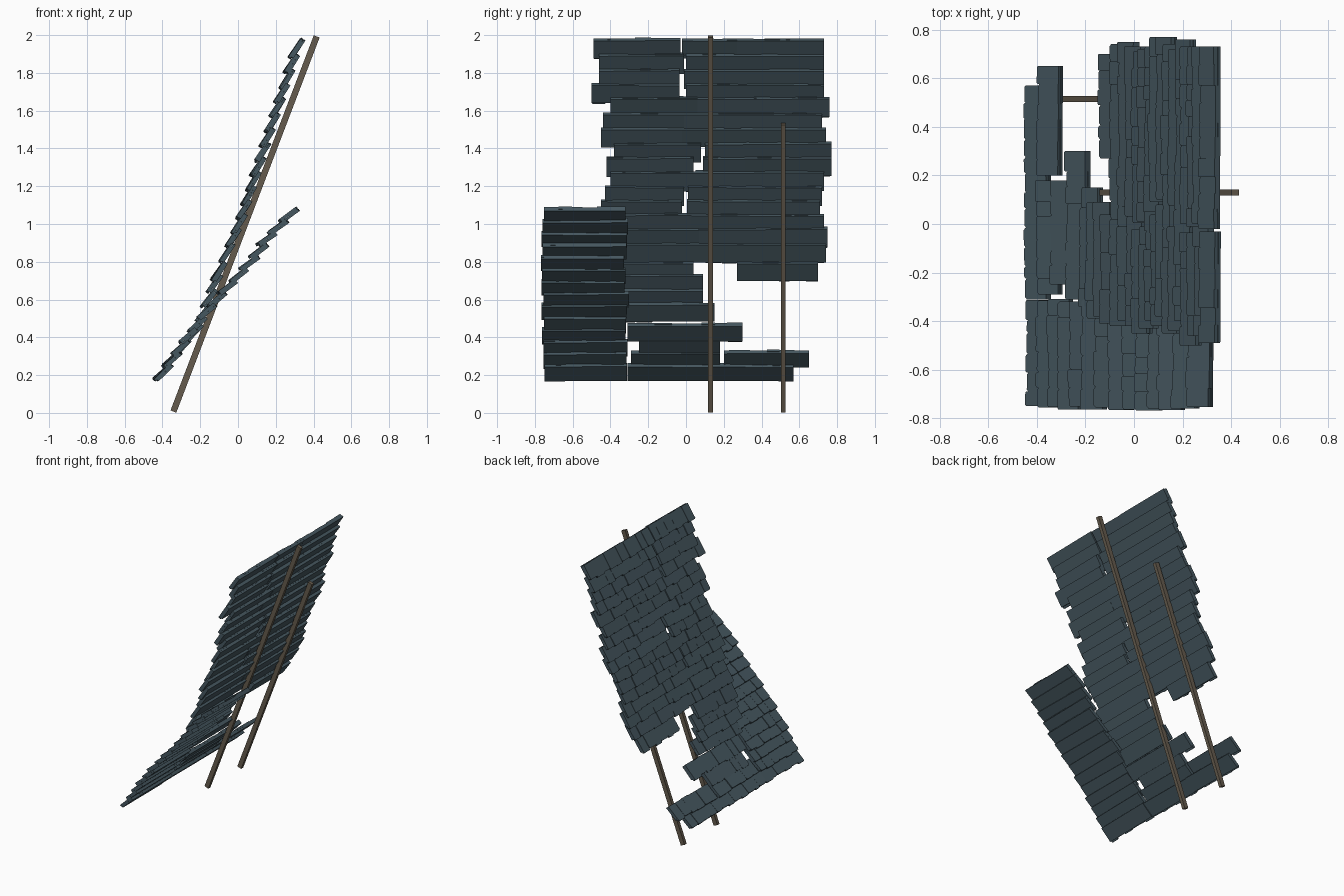
import bpy, bmesh, math, random
from mathutils import Vector

if "Cube" in bpy.data.objects:
    bpy.data.objects.remove(bpy.data.objects["Cube"])

random.seed(4)


def material(name, rgb):
    m = bpy.data.materials.new(name)
    m.diffuse_color = (*rgb, 1)
    m.use_nodes = True
    m.node_tree.nodes["Principled BSDF"].inputs["Base Color"].default_value = m.diffuse_color
    return m


SLATE = material("slate", (0.06, 0.095, 0.115))
WOOD = material("old_wood", (0.13, 0.105, 0.075))


def interp(table, z):
    for (z0, *a), (z1, *b) in zip(table, table[1:]):
        if z <= z1:
            t = max(0, (z - z0) / (z1 - z0))
            return [p + (q - p) * t for p, q in zip(a, b)]
    return table[-1][1:]


def prism(bm, outline, lift):
    """Extrude a planar outline along the vector lift."""
    low = [bm.verts.new(p) for p in outline]
    high = [bm.verts.new(p + lift) for p in outline]
    bm.faces.new(low[::-1])
    bm.faces.new(high)
    n = len(low)
    for i in range(n):
        j = (i + 1) % n
        bm.faces.new((low[i], low[j], high[j], high[i]))


def finish(bm, name, mat):
    bmesh.ops.recalc_face_normals(bm, faces=bm.faces)
    me = bpy.data.meshes.new(name)
    bm.to_mesh(me)
    bm.free()
    ob = bpy.data.objects.new(name, me)
    bpy.context.collection.objects.link(ob)
    me.materials.append(mat)
    return ob


def strip(bm, x, z, tilt, y0, y1):
    """One course piece: a flat backing with a row of uneven shingles on it."""
    a = math.radians(tilt + random.uniform(-2, 2))
    down = Vector((-math.cos(a), 0, -math.sin(a)))
    out = Vector((-math.sin(a), 0, math.cos(a)))
    top = Vector((x, 0, z - 0.012))
    skew = random.uniform(-0.012, 0.012)

    def at(y, s):
        return top + down * (s + skew * (y - y0)) + Vector((0, y, 0))

    prism(bm, [at(y0, 0), at(y1, 0), at(y1, 0.11), at(y0, 0.11)], out * 0.012)
    n = max(2, round((y1 - y0) / 0.077))
    cuts = [y0 + (y1 - y0) * i / n for i in range(n + 1)]
    cuts = [c + random.uniform(-0.012, 0.012) if 0 < i < n else c
            for i, c in enumerate(cuts)]
    for a0, a1 in zip(cuts, cuts[1:]):
        s0 = random.uniform(-0.002, 0.004)
        s1 = random.uniform(0.112, 0.125)
        c = random.uniform(0.004, 0.010)
        pts = [at(a0, s0), at(a1, s0), at(a1, s1 - c), at(a1 - c, s1),
               at(a0 + c, s1), at(a0, s1 - c)]
        base = out * 0.0121
        prism(bm, [p + base for p in pts], out * random.uniform(0.011, 0.019))


# Main slope: z of top edge -> x of top edge, tilt
MAIN = [(0.25, -0.345, 42), (0.34, -0.285, 43), (0.47, -0.18, 48),
        (0.58, -0.13, 52), (0.80, -0.055, 56), (1.05, 0.05, 57), (1.98, 0.355, 57)]
# Sagging slope at the front end
SAG = [(0.25, -0.345, 42), (0.38, -0.255, 42), (0.47, -0.19, 42), (0.60, -0.09, 39),
       (0.71, 0.01, 37), (0.83, 0.12, 36), (0.96, 0.215, 36), (1.075, 0.325, 35)]

MAIN_ROWS = [
    (1.98, (-.49, -.03), (-.02, .27), (.27, .73)),
    (1.90, (-.46, -.01), (0, .73)),
    (1.82, (-.46, -.035), (-.01, .73)),
    (1.745, (-.50, -.035), (0, .73)),
    (1.67, (-.40, .06), (.06, .76)),
    (1.59, (-.44, -.01), (-.01, .72)),
    (1.51, (-.45, -.02), (-.02, .74)),
    (1.43, (-.38, .08), (.10, .77)),
    (1.355, (-.42, .04), (.09, .31), (.31, .77)),
    (1.28, (-.40, .05), (.05, .73)),
    (1.205, (-.43, -.01), (.01, .72)),
    (1.13, (-.45, -.02), (.005, .71)),
    (1.055, (-.42, .03), (.03, .73)),
    (0.98, (-.40, .07), (.07, .75)),
    (0.90, (-.42, .02), (.02, .74)),
    (0.80, (-.41, .04), (.27, .70)),
    (0.735, (-.38, .09)),
    (0.655, (-.39, .09)),
    (0.58, (-.34, .15)),
    (0.47, (-.31, .30)),
    (0.39, (-.25, .18)),
    (0.325, (-.29, .18), (.20, .65)),
    (0.255, (-.31, .13), (.13, .57)),
]
bm = bmesh.new()
for z, *pieces in MAIN_ROWS:
    x, tilt = interp(MAIN, z)
    for y0, y1 in pieces:
        strip(bm, x, z, tilt, y0, y1)
finish(bm, "main_roof_shingles", SLATE)

bm = bmesh.new()
for i in range(14):
    z = 0.255 + (1.08 - 0.255) * i / 13
    x, tilt = interp(SAG, z)
    strip(bm, x, z, tilt, -0.768 + random.uniform(0, 0.018), -0.31 + random.uniform(-0.02, 0.01))
finish(bm, "sagging_roof_shingles", SLATE)


# Rafters: square poles under the slope
def rafter(name, y, ztop):
    d = Vector((0.759, 0, 1.987)).normalized()
    side = Vector((d.z, 0, -d.x)) * 0.0165
    w = Vector((0, 0.0125, 0))
    p = Vector((-0.342, y, 0.007))
    b = bmesh.new()
    prism(b, [p + side + w, p + side - w, p - side - w, p - side + w],
          d * ((ztop - p.z) / d.z))
    finish(b, name, WOOD)


rafter("long_rafter", 0.13, 1.993)
rafter("short_rafter", 0.515, 1.53)
